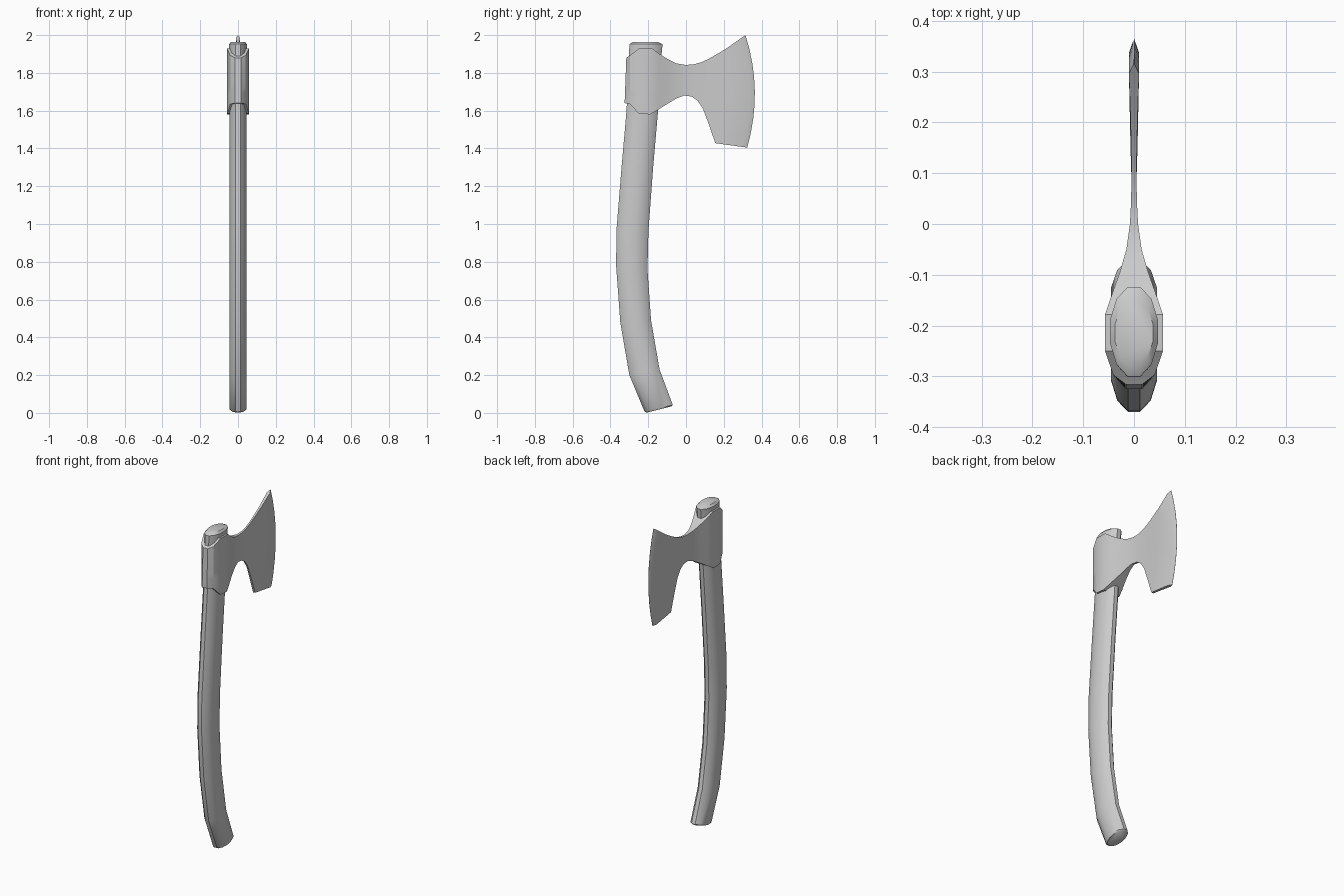
import bpy, bmesh, math


def finish(bm, name, angle):
    bmesh.ops.recalc_face_normals(bm, faces=bm.faces)
    me = bpy.data.meshes.new(name)
    bm.to_mesh(me)
    bm.free()
    ob = bpy.data.objects.new(name, me)
    bpy.context.collection.objects.link(ob)
    bpy.ops.object.select_all(action='DESELECT')
    ob.select_set(True)
    bpy.context.view_layer.objects.active = ob
    bpy.ops.object.shade_smooth_by_angle(angle=math.radians(angle))
    return ob


def loft(name, rings, angle):
    """Skin closed rings of points and cap both ends."""
    bm = bmesh.new()
    loops = [[bm.verts.new(p) for p in r] for r in rings]
    n = len(loops[0])
    for a, b in zip(loops, loops[1:]):
        for i in range(n):
            j = (i + 1) % n
            bm.faces.new((a[i], a[j], b[j], b[i]))
    bm.faces.new(loops[0])
    bm.faces.new(loops[-1])
    bmesh.ops.remove_doubles(bm, verts=bm.verts, dist=1e-5)
    return finish(bm, name, angle)


# Handle: 12-sided oval rings between back and front outline (yb, zb, yf, zf, half width)
outline = [
    (-0.208, 0.002, -0.078, 0.034, 0.040), (-0.220, 0.008, -0.070, 0.042, 0.045),
    (-0.300, 0.200, -0.140, 0.230, 0.045), (-0.348, 0.480, -0.185, 0.490, 0.045),
    (-0.370, 0.780, -0.204, 0.760, 0.045), (-0.368, 0.970, -0.199, 0.960, 0.045),
    (-0.342, 1.290, -0.174, 1.300, 0.045), (-0.315, 1.600, -0.147, 1.610, 0.045),
    (-0.302, 1.850, -0.134, 1.850, 0.045), (-0.300, 1.952, -0.124, 1.952, 0.047),
    (-0.280, 1.964, -0.148, 1.964, 0.037)]
rings = []
for yb, zb, yf, zf, hw in outline:
    ring = []
    for k in range(12):
        a = math.radians(15 + 30 * k)
        s = 0.5 + 0.5 * math.sin(a) / math.cos(math.radians(15))
        ring.append((hw * math.cos(a) / math.cos(math.radians(15)),
                     yb + (yf - yb) * s, zb + (zf - zb) * s))
    rings.append(ring)
loft("handle", rings, 40)

# Axe head: columns from butt to cutting edge
# (y bottom, z bottom, y top, z top, forward bulge, half thickness)
columns = [
    (-0.325, 1.640, -0.316, 1.880, 0, 0.016), (-0.297, 1.635, -0.297, 1.892, 0, 0.041),
    (-0.250, 1.585, -0.250, 1.928, 0, 0.057), (-0.190, 1.580, -0.178, 1.928, 0, 0.057),
    (-0.148, 1.605, -0.140, 1.900, 0, 0.044), (-0.100, 1.635, -0.095, 1.872, 0, 0.028),
    (-0.050, 1.665, -0.050, 1.850, 0, 0.015), (-0.010, 1.680, 0.000, 1.842, 0, 0.008),
    (0.030, 1.675, 0.040, 1.845, 0, 0.006), (0.062, 1.653, 0.080, 1.856, 0, 0.005),
    (0.090, 1.610, 0.120, 1.874, 0.005, 0.005), (0.120, 1.530, 0.165, 1.900, 0.01, 0.006),
    (0.155, 1.428, 0.215, 1.930, 0.02, 0.007), (0.298, 1.408, 0.296, 1.987, 0.04, 0.010),
    (0.324, 1.405, 0.315, 2.000, 0.045, 0.0005)]
ROWS = 8
rings = []
for yb, zb, yt, zt, bulge, hx in columns:
    side = []
    for r in range(ROWS + 1):
        t = r / ROWS
        side.append((yb + (yt - yb) * t + 4 * bulge * t * (1 - t), zb + (zt - zb) * t))
    rings.append([(hx, y, z) for y, z in side] + [(-hx, y, z) for y, z in reversed(side)])
loft("axe_head", rings, 25)
